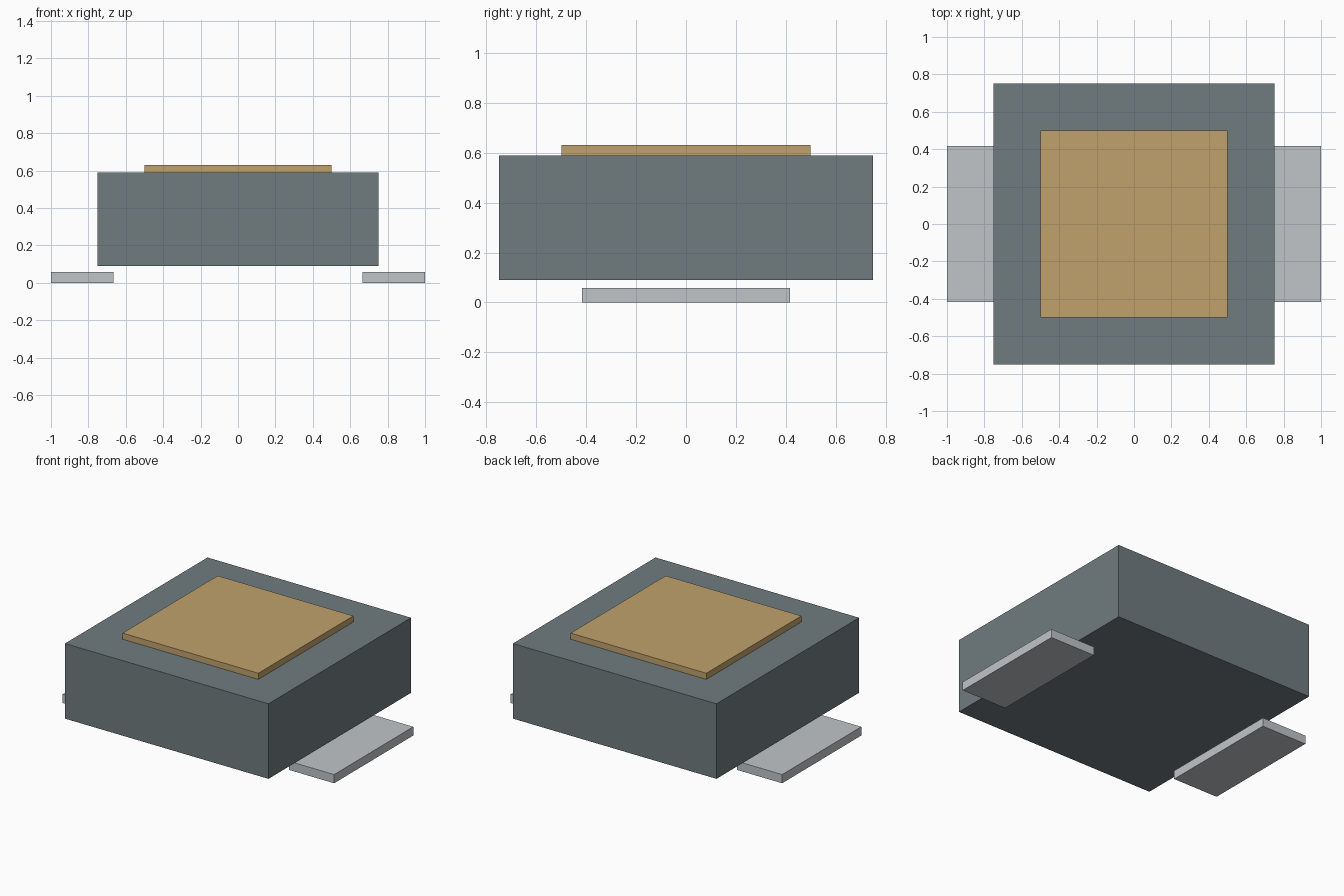
import bpy

# Remove the default object
cube = bpy.data.objects.get("Cube")
if cube:
    bpy.data.objects.remove(cube, do_unlink=True)


def make_material(name, rgb):
    mat = bpy.data.materials.new(name)
    mat.use_nodes = True
    color = (*rgb, 1)
    mat.diffuse_color = color
    mat.node_tree.nodes["Principled BSDF"].inputs["Base Color"].default_value = color
    return mat


def make_box(name, center_x, width, depth, bottom, top, mat):
    bpy.ops.mesh.primitive_cube_add(size=1, location=(center_x, 0, (bottom + top) / 2))
    box = bpy.context.object
    box.name = name
    box.scale = (width, depth, top - bottom)
    bpy.ops.object.transform_apply(location=False, rotation=False, scale=True)
    box.data.materials.append(mat)
    return box


slate = make_material("slate grey", (0.162, 0.202, 0.216))
gold = make_material("dull gold", (0.527, 0.361, 0.15))
silver = make_material("light silver", (0.527, 0.558, 0.584))

# Main block, floating just above the side pads
make_box("body", 0, 1.5, 1.5, 0.09, 0.59, slate)

# Thin square plate on top
make_box("top_plate", 0, 1, 1, 0.59, 0.631, gold)

# Flat pads sticking out on both sides
for side, sign in (("left", 1), ("right", -1)):
    make_box(side + "_pad", sign * 0.833, 0.334, 0.833, 0, 0.058, silver)
